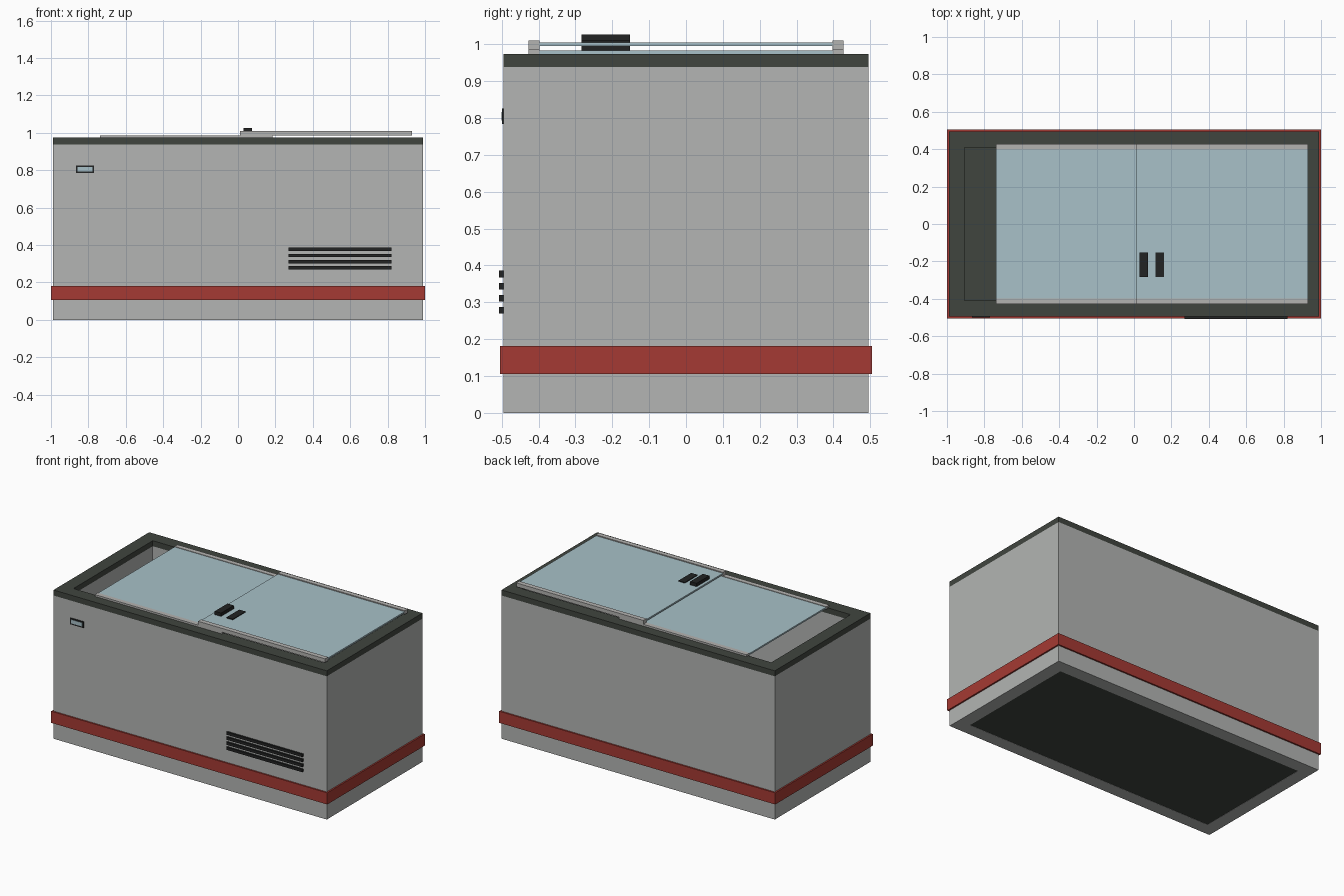
import bpy, bmesh

if "Cube" in bpy.data.objects:
    bpy.data.objects.remove(bpy.data.objects["Cube"])


def material(name, rgb):
    """Flat colour from sRGB 0-255, stored as linear."""
    m = bpy.data.materials.new(name)
    m.diffuse_color = [((c / 255 + 0.055) / 1.055) ** 2.4 for c in rgb] + [1]
    m.use_nodes = True
    m.node_tree.nodes["Principled BSDF"].inputs["Base Color"].default_value = m.diffuse_color
    return m


GREY = material("body grey", (179, 181, 179))
DARK = material("dark trim", (64, 69, 63))
RED = material("red band", (165, 58, 51))
GLASS = material("pale glass", (168, 193, 200))
METAL = material("rail metal", (180, 179, 177))
BLACK = material("black plastic", (34, 35, 35))


def finish(name, bm, mat):
    bmesh.ops.recalc_face_normals(bm, faces=bm.faces)
    me = bpy.data.meshes.new(name)
    bm.to_mesh(me)
    bm.free()
    me.materials.append(mat)
    bpy.context.collection.objects.link(bpy.data.objects.new(name, me))


def box(name, x, y, z, mat):
    """Box from (min, max) ranges."""
    bm = bmesh.new()
    bmesh.ops.create_cube(bm, size=1)
    for v in bm.verts:
        v.co = [r[0] if c < 0 else r[1] for c, r in zip(v.co, (x, y, z))]
    finish(name, bm, mat)


def ring(name, outer, inner, z, mat):
    """Rectangular tube from half sizes of its outer and inner outlines."""
    bm = bmesh.new()
    loops = []
    for (hx, hy), h in ((outer, z[0]), (outer, z[1]), (inner, z[1]), (inner, z[0])):
        loops.append([bm.verts.new((sx * hx, sy * hy, h))
                      for sx, sy in ((-1, -1), (1, -1), (1, 1), (-1, 1))])
    for a, b in zip(loops, loops[1:] + loops[:1]):
        for i in range(4):
            j = (i + 1) % 4
            bm.faces.new((a[i], a[j], b[j], b[i]))
    finish(name, bm, mat)


OUT, IN = (0.99, 0.495), (0.905, 0.41)

# Cabinet: hollow walls, dark floor, dark top rim, red bumper band
ring("cabinet_walls", OUT, IN, (0, 0.938), GREY)
box("cabinet_floor", (-IN[0], IN[0]), (-IN[1], IN[1]), (0.001, 0.02), DARK)
ring("top_rim", OUT, IN, (0.938, 0.974), DARK)
ring("bumper_band", (1.0, 0.505), (0.985, 0.49), (0.105, 0.181), RED)


# Sliding lids: glass pane between two rails, with a grip
def lid(name, x, rail_z, glass_z, grip_x, grip_z):
    for side, s in (("front", -1), ("back", 1)):
        box(f"{name}_{side}_rail", x, sorted((s * 0.397, s * 0.428)), rail_z, METAL)
    box(f"{name}_glass", x, (-0.397, 0.397), glass_z, GLASS)
    box(f"{name}_handle", grip_x, (-0.284, -0.152), grip_z, BLACK)


lid("lower_lid", (-0.738, 0.185), (0.968, 0.986), (0.973, 0.983),
    (0.115, 0.161), (0.983, 1.010))
lid("upper_lid", (0.01, 0.93), (0.986, 1.011), (0.995, 1.005),
    (0.03, 0.076), (1.005, 1.027))

# Temperature display on the front
box("display_frame", (-0.867, -0.769), (-0.499, -0.494), (0.784, 0.826), BLACK)
box("display_screen", (-0.858, -0.778), (-0.501, -0.498), (0.793, 0.817), GLASS)

# Ventilation slats
for i in range(4):
    z = 0.278 + i * 0.033
    box(f"vent_slat_{i + 1}", (0.27, 0.82), (-0.507, -0.499 + 0.005),
        (z - 0.009, z + 0.009), BLACK)
